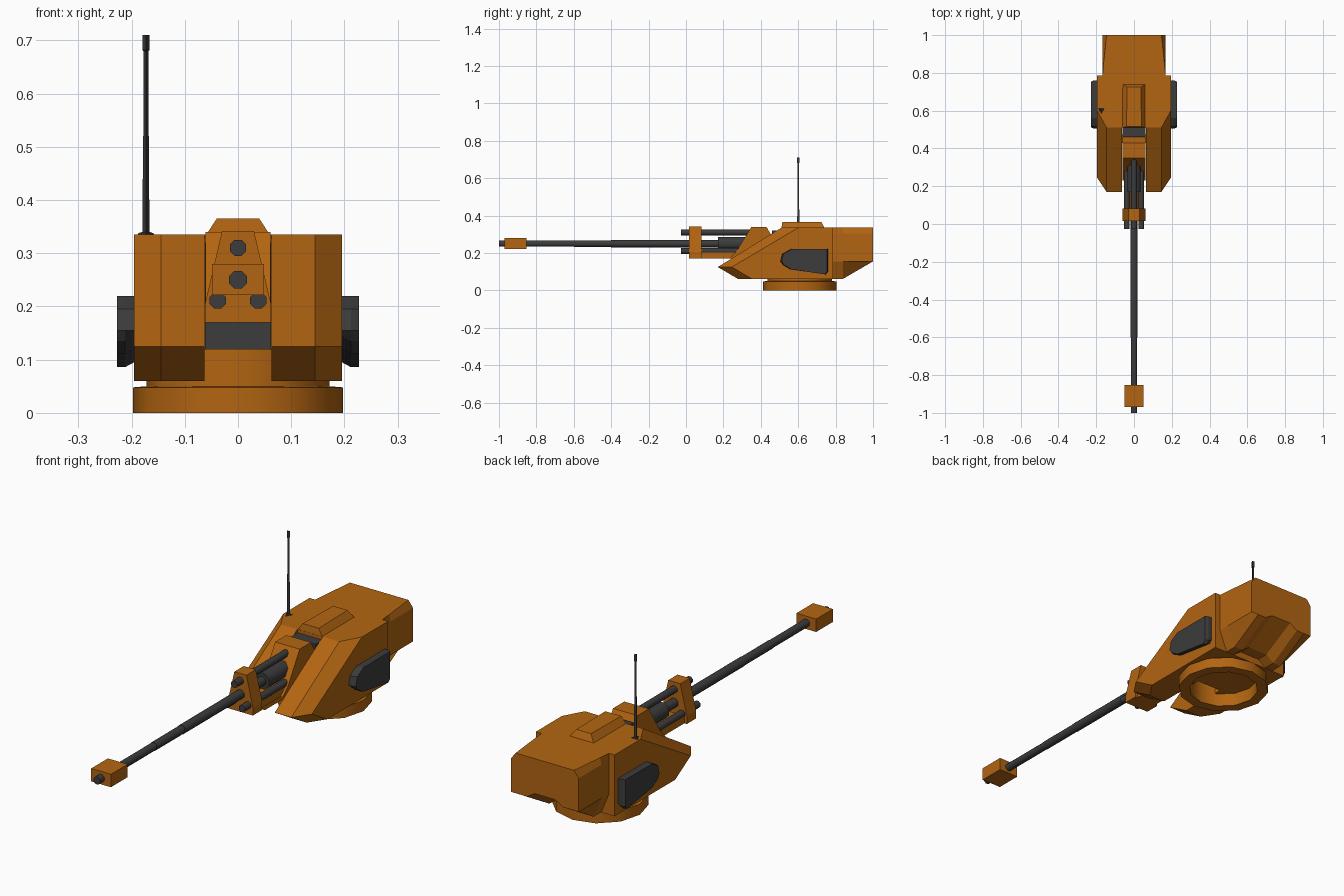
import bpy, bmesh, math
from mathutils import Matrix

if "Cube" in bpy.data.objects:
    bpy.data.objects.remove(bpy.data.objects["Cube"])


def material(name, col):
    m = bpy.data.materials.new(name)
    m.diffuse_color = (*col, 1)
    m.use_nodes = True
    m.node_tree.nodes["Principled BSDF"].inputs["Base Color"].default_value = m.diffuse_color
    return m


ORANGE = material("orange_paint", (0.45, 0.13, 0.006))
DARK = material("dark_metal", (0.045, 0.045, 0.047))


def finish(bm, name, mat):
    bmesh.ops.remove_doubles(bm, verts=bm.verts, dist=1e-5)
    bmesh.ops.dissolve_degenerate(bm, dist=1e-5, edges=bm.edges)
    bmesh.ops.recalc_face_normals(bm, faces=bm.faces)
    me = bpy.data.meshes.new(name)
    bm.to_mesh(me)
    bm.free()
    me.materials.append(mat)
    ob = bpy.data.objects.new(name, me)
    bpy.context.collection.objects.link(ob)
    return ob


def smooth(ob, angle=40):
    bpy.ops.object.select_all(action='DESELECT')
    ob.select_set(True)
    bpy.context.view_layer.objects.active = ob
    bpy.ops.object.shade_smooth_by_angle(angle=math.radians(angle))


def loft(name, sections, mat):
    """Skin matching closed sections and cap both ends."""
    bm = bmesh.new()
    rings = [[bm.verts.new(p) for p in s] for s in sections]
    n = len(rings[0])
    for a, b in zip(rings, rings[1:]):
        for i in range(n):
            j = (i + 1) % n
            bm.faces.new((a[i], a[j], b[j], b[i]))
    bm.faces.new(rings[0])
    bm.faces.new(rings[-1])
    return finish(bm, name, mat)


def at_x(x, prof):
    return [(x, y, z) for y, z in prof]


def at_y(y, prof):
    return [(x, y, z) for x, z in prof]


def box(name, x, y0, y1, z0, z1, mat):
    prof = [(y0, z0), (y1, z0), (y1, z1), (y0, z1)]
    return loft(name, [at_x(-x, prof), at_x(x, prof)], mat)


def rod(name, x, z, steps, mat, sides=8):
    """Stepped rod along y; steps are (y, radius)."""
    secs = []
    for y, r in steps:
        ang = [2 * math.pi * (i + 0.5) / sides for i in range(sides)]
        secs.append([(x + r * math.cos(a), y, z + r * math.sin(a)) for a in ang])
    ob = loft(name, secs, mat)
    smooth(ob, 50)
    return ob


def mirrored(prof):
    return prof + [(-x, z) for x, z in reversed(prof)]


# turret ring: hollow lathe with a groove under the hull
prof = [(0.15, 0), (0.197, 0), (0.197, 0.048), (0.172, 0.05), (0.172, 0.12), (0.15, 0.12)]
bm = bmesh.new()
N = 12
rings = []
for i in range(N):
    a = 2 * math.pi * i / N
    rings.append([bm.verts.new((r * math.cos(a), 0.608 + r * math.sin(a), z)) for r, z in prof])
for i in range(N):
    a, b = rings[i], rings[(i + 1) % N]
    for k in range(len(prof)):
        m = (k + 1) % len(prof)
        bm.faces.new((a[k], a[m], b[m], b[k]))
smooth(finish(bm, "turret_ring", ORANGE))

# wedge hull with a central gun slot
outer = [(0.245, 0.125), (0.355, 0.06), (0.785, 0.06), (0.785, 0.335), (0.60, 0.335)]
cheek = [(0.17, 0.125), (0.28, 0.06), (0.785, 0.06), (0.785, 0.335), (0.51, 0.335)]
slot = [(0.51, 0.2), (0.51, 0.06), (0.785, 0.06), (0.785, 0.335), (0.51, 0.335)]
loft("hull", [at_x(-0.195, outer), at_x(-0.145, cheek), at_x(-0.063, cheek),
              at_x(-0.063, slot), at_x(0.063, slot), at_x(0.063, cheek),
              at_x(0.145, cheek), at_x(0.195, outer)], ORANGE)

# rear bustle with sloped, hollowed underside
deep = mirrored([(0.168, 0.335), (0.168, 0.305), (0.168, 0.155), (0.13, 0.062), (0.09, 0.062), (0.05, 0.09)])
rear = mirrored([(0.145, 0.335), (0.168, 0.305), (0.168, 0.155), (0.13, 0.155), (0.09, 0.155), (0.05, 0.178)])
deep2 = mirrored([(0.162, 0.335), (0.168, 0.305), (0.168, 0.155), (0.13, 0.062), (0.09, 0.062), (0.05, 0.09)])
loft("rear_bustle", [at_y(0.77, deep), at_y(0.84, deep2), at_y(1.0, rear)], ORANGE)

# roof hatch
loft("roof_hatch", [
    [(-0.063, 0.51, 0.33), (0.063, 0.51, 0.33), (0.063, 0.742, 0.33), (-0.063, 0.742, 0.33)],
    [(-0.04, 0.515, 0.365), (0.04, 0.515, 0.365), (0.036, 0.725, 0.365), (-0.036, 0.725, 0.365)]], ORANGE)

# side pods
pod = [(0.505, 0.155), (0.515, 0.195), (0.56, 0.22), (0.76, 0.22),
       (0.76, 0.10), (0.747, 0.086), (0.56, 0.112), (0.52, 0.135)]
for s, side in ((-1, "left"), (1, "right")):
    inner = [(y, z + (0.012 if z < 0.15 else 0)) for y, z in pod]
    tip = [(0.64 + (y - 0.64) * 0.95, z) for y, z in pod]
    loft("side_pod_" + side, [at_x(s * 0.19, inner), at_x(s * 0.212, pod), at_x(s * 0.227, tip)], DARK)

# gun cradle: inner block, mantlet, tray and front plate
box("slot_block", 0.062, 0.46, 0.515, 0.12, 0.32, DARK)
mant = [(0.23, 0.17), (0.27, 0.21), (0.35, 0.34), (0.43, 0.34), (0.465, 0.28), (0.465, 0.17)]
loft("mantlet", [at_x(-0.061, mant), at_x(0.061, mant)], ORANGE)
box("cradle_tray", 0.05, 0.05, 0.30, 0.17, 0.203, ORANGE)
plate = mirrored([(0.03, 0.342), (0.062, 0.205), (0.062, 0.17)])
loft("front_plate", [at_y(0.017, plate), at_y(0.083, plate)], ORANGE)

# barrel, sleeve, recoil rods and muzzle brake
rod("barrel", 0, 0.25, [(-1, 0.018), (-0.6, 0.018), (-0.6, 0.0195), (-0.4, 0.0195),
                        (-0.4, 0.021), (0.2, 0.021)], DARK)
rod("barrel_sleeve", 0, 0.25, [(0.17, 0.038), (0.36, 0.038)], DARK)
for name, x, z in (("top", 0, 0.31), ("left", -0.038, 0.211), ("right", 0.038, 0.211)):
    rod("recoil_rod_" + name, x, z, [(-0.027, 0.0165), (0.35, 0.0165)], DARK)
box("muzzle_brake", 0.049, -0.97, -0.852, 0.222, 0.28, ORANGE)

# three-sided whip antenna
secs = []
for z, r in ((0.333, 0.019), (0.338, 0.016), (0.34, 0.0075), (0.52, 0.0065),
             (0.52, 0.005), (0.68, 0.005), (0.682, 0.008), (0.71, 0.008)):
    secs.append([(-0.173 + r * math.cos(a), 0.602 + r * math.sin(a), z)
                 for a in (math.radians(-90 + 120 * i) for i in range(3))])
loft("antenna", secs, DARK)
